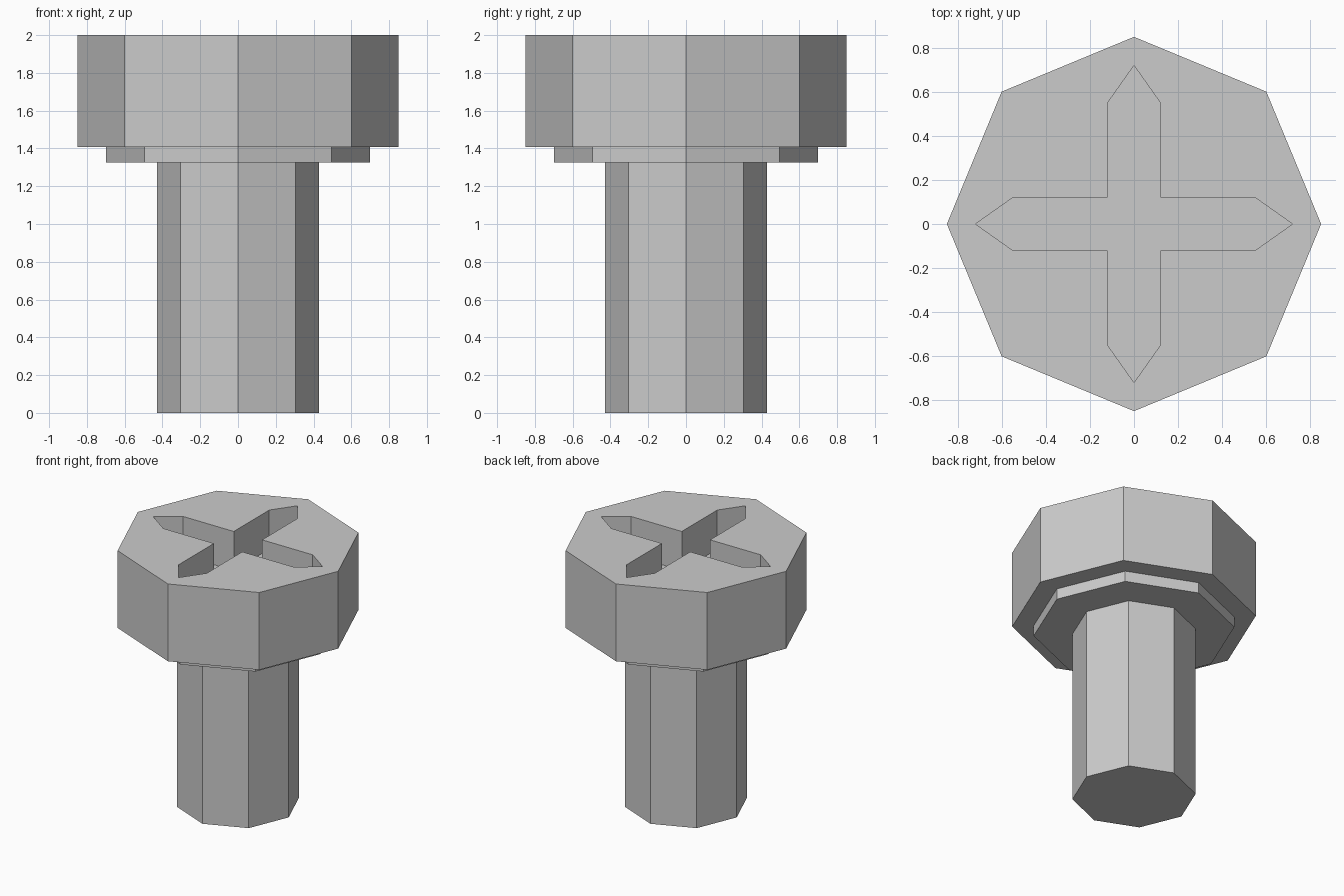
import bpy, bmesh
from math import cos, sin, pi

if "Cube" in bpy.data.objects:
    bpy.data.objects.remove(bpy.data.objects["Cube"])


def prism(name, outline, z0, z1):
    """Extrude a counter-clockwise outline from z0 to z1."""
    bm = bmesh.new()
    low = [bm.verts.new((x, y, z0)) for x, y in outline]
    high = [bm.verts.new((x, y, z1)) for x, y in outline]
    bm.faces.new(low[::-1])
    bm.faces.new(high)
    n = len(outline)
    for i in range(n):
        j = (i + 1) % n
        bm.faces.new((low[i], low[j], high[j], high[i]))
    mesh = bpy.data.meshes.new(name)
    bm.to_mesh(mesh)
    bm.free()
    obj = bpy.data.objects.new(name, mesh)
    bpy.context.collection.objects.link(obj)
    return obj


def octagon(r):
    return [(r * cos(i * pi / 4), r * sin(i * pi / 4)) for i in range(8)]


# Shank, collar under the head, and head
prism("shank", octagon(0.43), 0, 1.325)
prism("collar", octagon(0.70), 1.325, 1.407)
head = prism("head", octagon(0.85), 1.407, 2.0)

# Cross-shaped drive recess: one pointed arm turned four times
arm = [(0.12, -0.12), (0.55, -0.12), (0.72, 0), (0.55, 0.12)]
cross = []
for k in range(4):
    c, s = round(cos(k * pi / 2)), round(sin(k * pi / 2))
    cross += [(c * x - s * y, s * x + c * y) for x, y in arm]
cutter = prism("recess_cutter", cross, 1.7, 2.2)
cutter.hide_render = True

# Cut the recess into the head, then remove the cutter
mod = head.modifiers.new("recess", 'BOOLEAN')
mod.operation = 'DIFFERENCE'
mod.solver = 'EXACT'
mod.object = cutter
bpy.context.view_layer.objects.active = head
bpy.ops.object.modifier_apply(modifier=mod.name)
bpy.data.objects.remove(cutter, do_unlink=True)
